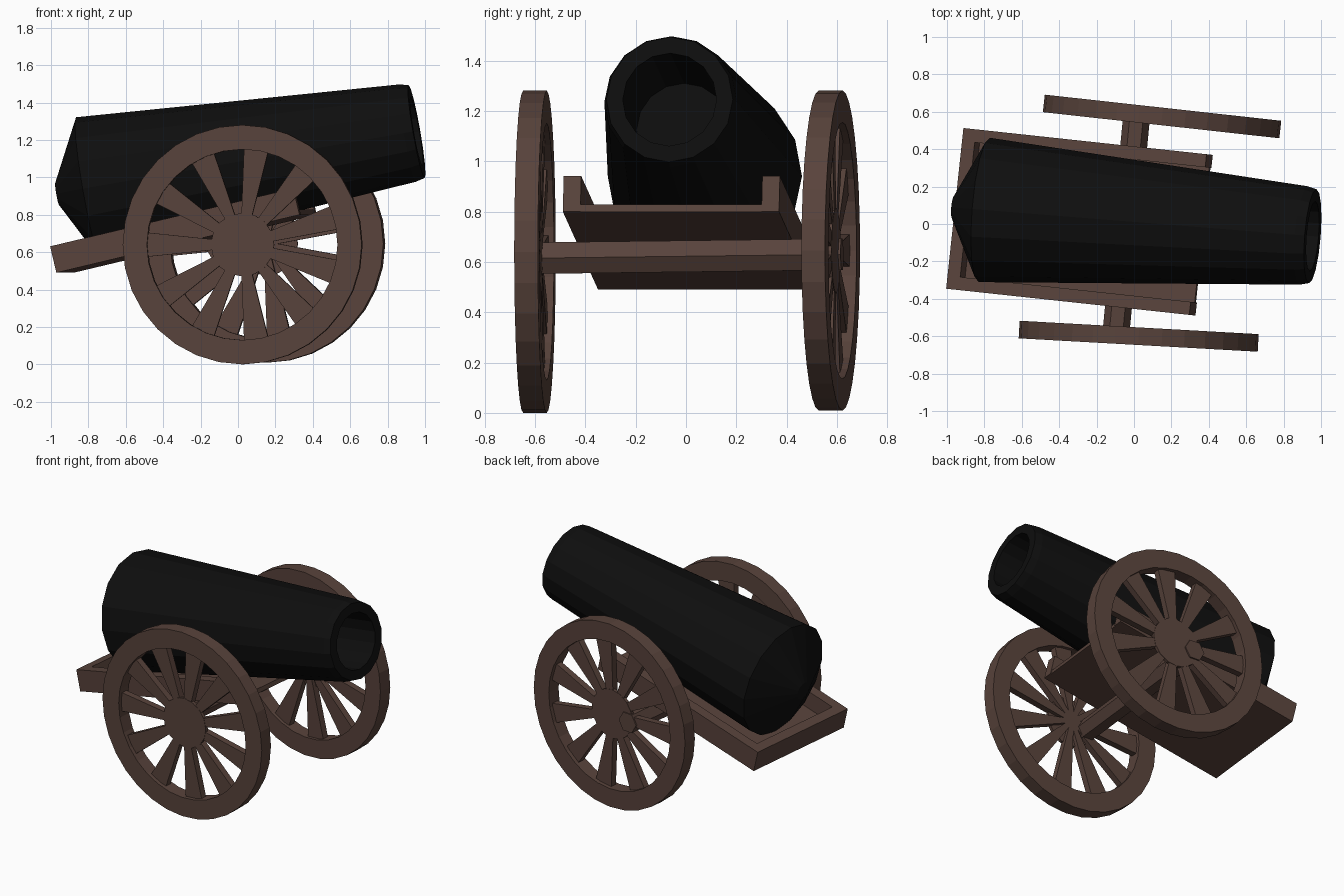
import bpy, bmesh, math
from mathutils import Matrix, Vector

if "Cube" in bpy.data.objects:
    bpy.data.objects.remove(bpy.data.objects["Cube"])


def material(name, rgb):
    m = bpy.data.materials.new(name)
    m.diffuse_color = (*rgb, 1)
    m.use_nodes = True
    m.node_tree.nodes["Principled BSDF"].inputs["Base Color"].default_value = m.diffuse_color
    return m


WOOD = material("dark brown wood", (0.098, 0.056, 0.044))
IRON = material("black iron", (0.0045, 0.0045, 0.0045))


def make(name, bm, mat, matrix):
    bmesh.ops.remove_doubles(bm, verts=bm.verts, dist=1e-5)
    bmesh.ops.recalc_face_normals(bm, faces=bm.faces)
    me = bpy.data.meshes.new(name)
    bm.to_mesh(me)
    bm.free()
    me.materials.append(mat)
    ob = bpy.data.objects.new(name, me)
    ob.matrix_world = matrix
    bpy.context.collection.objects.link(ob)
    return ob


def lathe(profile, sides, closed=False):
    """Revolve (radius, height) points around local z."""
    bm = bmesh.new()
    pts = profile + profile[:1] if closed else profile
    vs = [bm.verts.new((r, 0, z)) for r, z in pts]
    es = [bm.edges.new(p) for p in zip(vs, vs[1:])]
    bmesh.ops.spin(bm, geom=vs + es, cent=(0, 0, 0), axis=(0, 0, 1),
                   angle=math.tau, steps=sides, use_merge=True)
    return bm


def prism(outline, z0, z1):
    bm = bmesh.new()
    f = bm.faces.new([bm.verts.new((x, y, z0)) for x, y in outline])
    up = bmesh.ops.extrude_face_region(bm, geom=[f])["geom"]
    bmesh.ops.translate(bm, vec=(0, 0, z1 - z0),
                        verts=[v for v in up if isinstance(v, bmesh.types.BMVert)])
    return bm


def box(x0, x1, y0, y1, z0, z1):
    return prism([(x0, y0), (x1, y0), (x1, y1), (x0, y1)], z0, z1)


def along(a, b):
    """Matrix at a whose local z points towards b, and the distance."""
    a, b = Vector(a), Vector(b)
    q = (b - a).to_track_quat('Z', 'Y')
    return Matrix.Translation(a) @ q.to_matrix().to_4x4(), (b - a).length


# Barrel with tapered breech, slightly rounded lip and open bore
m, L = along((-0.80, 0.075, 0.94), (0.955, -0.065, 1.245))
make("barrel", lathe([(0, -0.17), (0.06, -0.17), (0.387, 0), (0.264, L - 0.05),
                      (0.252, L), (0.187, L), (0.187, L - 0.7), (0, L - 0.7)], 16), IRON, m)

# Sloping tray: floor, two side rails and a tail board
rear, front = Vector((-0.925, 0.08, 0.49)), Vector((0.375, -0.06, 0.80))
ax = (front - rear).normalized()
ay = Vector((0, 0, 1)).cross(ax).normalized()
az = ax.cross(ay)
tray = Matrix.Translation(rear) @ Matrix((ax, ay, az)).transposed().to_4x4()
T, W, H, B = (front - rear).length, 0.432, 0.145, 0.07
make("tray_floor", box(0.01, T - 0.005, -W + 0.01, W - 0.01, 0, 0.03), WOOD, tray)
make("left_rail", box(0, T, W - B, W, 0, H), WOOD, tray)
make("right_rail", box(0, T, -W, -W + B, 0, H), WOOD, tray)
make("tail_board", box(0, B, -W + B, W - B, 0, H), WOOD, tray)

# Six-sided axle
m, L = along((-0.097, -0.59, 0.615), (0.018, 0.62, 0.63))
make("axle", lathe([(0, 0), (0.072, 0), (0.072, L), (0, L)], 6), WOOD, m)


# Wheels: rim, wedge spokes and an outer hub disc; local z points outwards
def wheel(side, centre, yaw, radius, flip):
    base = (Matrix.Translation(centre) @ Matrix.Rotation(math.radians(yaw), 4, 'Z')
            @ Matrix.Rotation(math.radians(90 * flip), 4, 'X'))
    h, inner = 0.047, 0.51
    make(side + "_rim", lathe([(inner, -h), (radius, -h), (radius, h), (inner, h)], 32, True),
         WOOD, base)
    make(side + "_hub", lathe([(0, 0), (0.17, 0), (0.17, 0.022), (0, 0.022)], 16), WOOD, base)
    for i in range(11):
        spoke = prism([(0.0, -0.012), (0.54, -0.068), (0.54, 0.068), (0.0, 0.012)], -0.025, 0.02)
        turn = Matrix.Rotation(math.pi + math.tau * i / 11, 4, 'Z')
        make(f"{side}_spoke_{i + 1}", spoke, WOOD, base @ turn)


wheel("front_wheel", (0.025, -0.60, 0.64), -3.2, 0.64, 1)
wheel("back_wheel", (0.15, 0.575, 0.645), -6.3, 0.636, -1)
